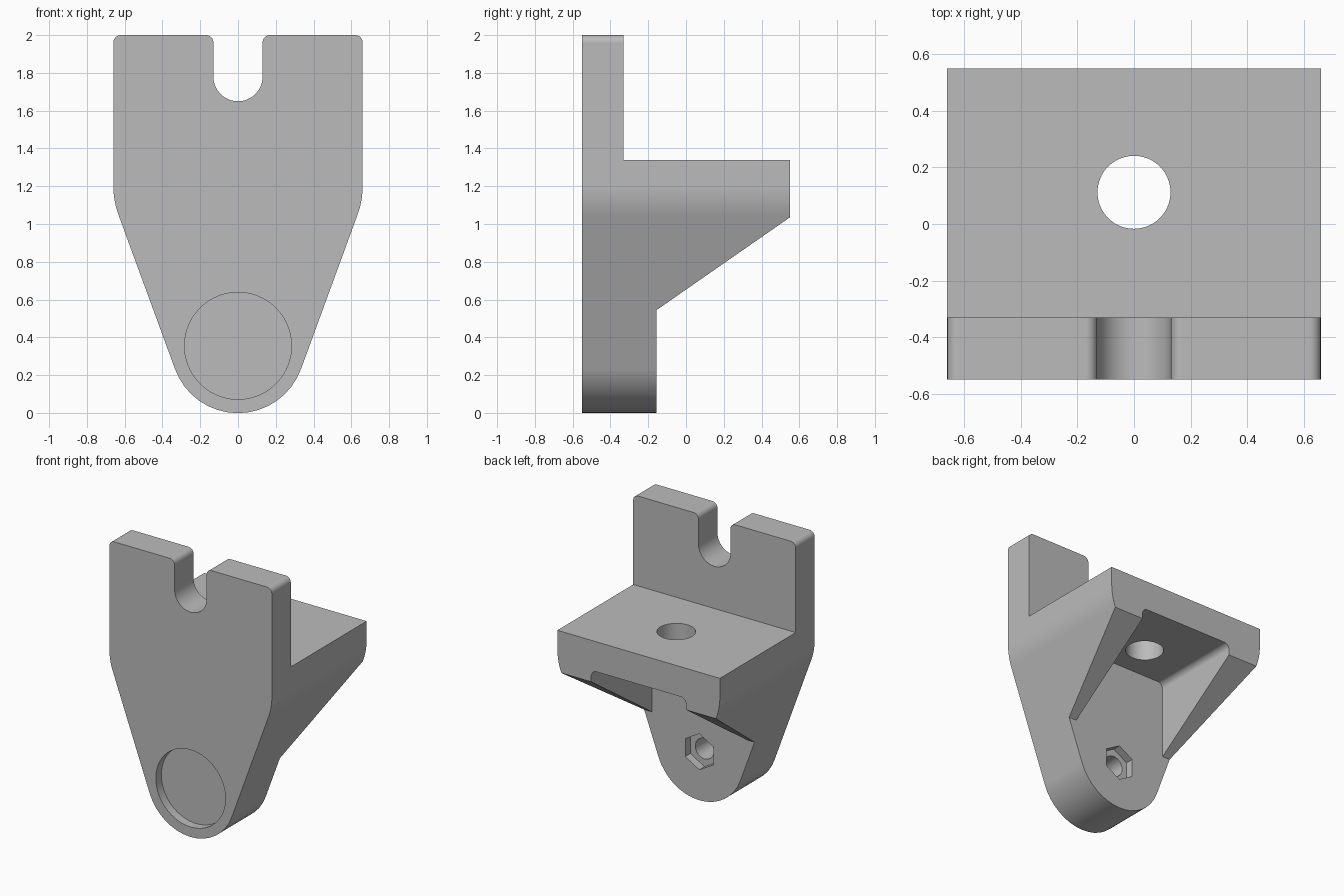
import bpy, bmesh, math
from mathutils import Vector

if "Cube" in bpy.data.objects:
    bpy.data.objects.remove(bpy.data.objects["Cube"], do_unlink=True)

grey = bpy.data.materials.new("plain grey")
grey.use_nodes = True
grey.diffuse_color = (0.5, 0.5, 0.5, 1)
grey.node_tree.nodes["Principled BSDF"].inputs["Base Color"].default_value = (0.5, 0.5, 0.5, 1)


def rounded(corners, steps=16):
    """Turn (u, v, radius) corners into an outline with filleted corners."""
    outline = []
    for i, (u, v, radius) in enumerate(corners):
        p = Vector((u, v))
        if radius == 0:
            outline.append(p)
            continue
        a = (Vector(corners[i - 1][:2]) - p).normalized()
        b = (Vector(corners[(i + 1) % len(corners)][:2]) - p).normalized()
        half = a.angle(b) / 2
        centre = p + (a + b).normalized() * radius / math.sin(half)
        start = p + a * radius / math.tan(half) - centre
        end = p + b * radius / math.tan(half) - centre
        sweep = start.angle(end)
        for k in range(steps + 1):
            t = k / steps
            outline.append(centre + (start * math.sin((1 - t) * sweep)
                                     + end * math.sin(t * sweep)) / math.sin(sweep))
    return outline


def circle(u, v, radius, sides=64, turn=0.0):
    angles = [turn + math.tau * k / sides for k in range(sides)]
    return [Vector((u + radius * math.cos(a), v + radius * math.sin(a))) for a in angles]


def prism(name, outline, axis, low, high):
    """Extrude an outline along x, y or z between two coordinates."""
    place = {"x": lambda p, d: (d, p.x, p.y),
             "y": lambda p, d: (p.x, d, p.y),
             "z": lambda p, d: (p.x, p.y, d)}[axis]
    bm = bmesh.new()
    face = bm.faces.new([bm.verts.new(place(p, low)) for p in outline])
    grown = bmesh.ops.extrude_face_region(bm, geom=[face])["geom"]
    shift = Vector(place(Vector((0, 0)), high - low))
    bmesh.ops.translate(bm, vec=shift, verts=[g for g in grown if isinstance(g, bmesh.types.BMVert)])
    bmesh.ops.recalc_face_normals(bm, faces=bm.faces)
    mesh = bpy.data.meshes.new(name)
    bm.to_mesh(mesh)
    bm.free()
    mesh.materials.append(grey)
    obj = bpy.data.objects.new(name, mesh)
    bpy.context.collection.objects.link(obj)
    return obj


def combine(target, tool, operation):
    """Apply a boolean and discard the tool."""
    tool.hide_render = True
    mod = target.modifiers.new(tool.name, "BOOLEAN")
    mod.object, mod.operation, mod.solver = tool, operation, "EXACT"
    bpy.context.view_layer.objects.active = target
    bpy.ops.object.modifier_apply(modifier=mod.name)
    bpy.data.objects.remove(tool, do_unlink=True)


FRONT, STEP, BACK = -0.55, -0.155, 0.55
HUB = 0.355          # height of the round lower end's centre

# Front outline: notched top, bent sides, round lower end
half = [(0.13, 1.65, 0.1299), (0.13, 2, 0.04), (0.66, 2, 0.04), (0.66, 1.123, 0.45)]
mirrored = [(-x, z, r) for x, z, r in reversed(half)]
bracket = prism("bracket", rounded(half + [(0, -0.678, HUB)] + mirrored), "y", FRONT, BACK)

# Side outline: upright plate, shelf and sloping gussets
side = [(FRONT, -0.1), (STEP, -0.1), (STEP, 0.545), (BACK, 1.035),
        (BACK, 1.34), (-0.33, 1.34), (-0.33, 2.1), (FRONT, 2.1)]
combine(bracket, prism("side_shape", [Vector(p) for p in side], "x", -0.8, 0.8), "INTERSECT")

# Pocket under the shelf, leaving a gusset on each side
pocket = [(-0.385, 0.3, 0), (0.385, 0.3, 0), (0.385, 1.12, 0.045), (-0.385, 1.12, 0.045)]
combine(bracket, prism("pocket", rounded(pocket), "y", STEP, 0.8), "DIFFERENCE")

# Shelf hole, front disc recess, nut recess and blind bolt bore
combine(bracket, prism("shelf_hole", circle(0, 0.112, 0.129), "z", 1, 1.5), "DIFFERENCE")
combine(bracket, prism("disc_recess", circle(0, HUB, 0.283, 96), "y", -0.7, -0.485), "DIFFERENCE")
combine(bracket, prism("nut_recess", circle(0, HUB, 0.132, 6, math.pi / 6), "y", -0.215, 0), "DIFFERENCE")
combine(bracket, prism("bolt_bore", circle(0, HUB, 0.075, 48), "y", -0.465, 0), "DIFFERENCE")

# Smooth the fillets while keeping flat faces flat
bpy.ops.object.select_all(action="DESELECT")
bracket.select_set(True)
bpy.context.view_layer.objects.active = bracket
bpy.ops.object.shade_smooth_by_angle(angle=math.radians(30))
bracket.modifiers.new("flat_face_normals", "WEIGHTED_NORMAL").keep_sharp = True
